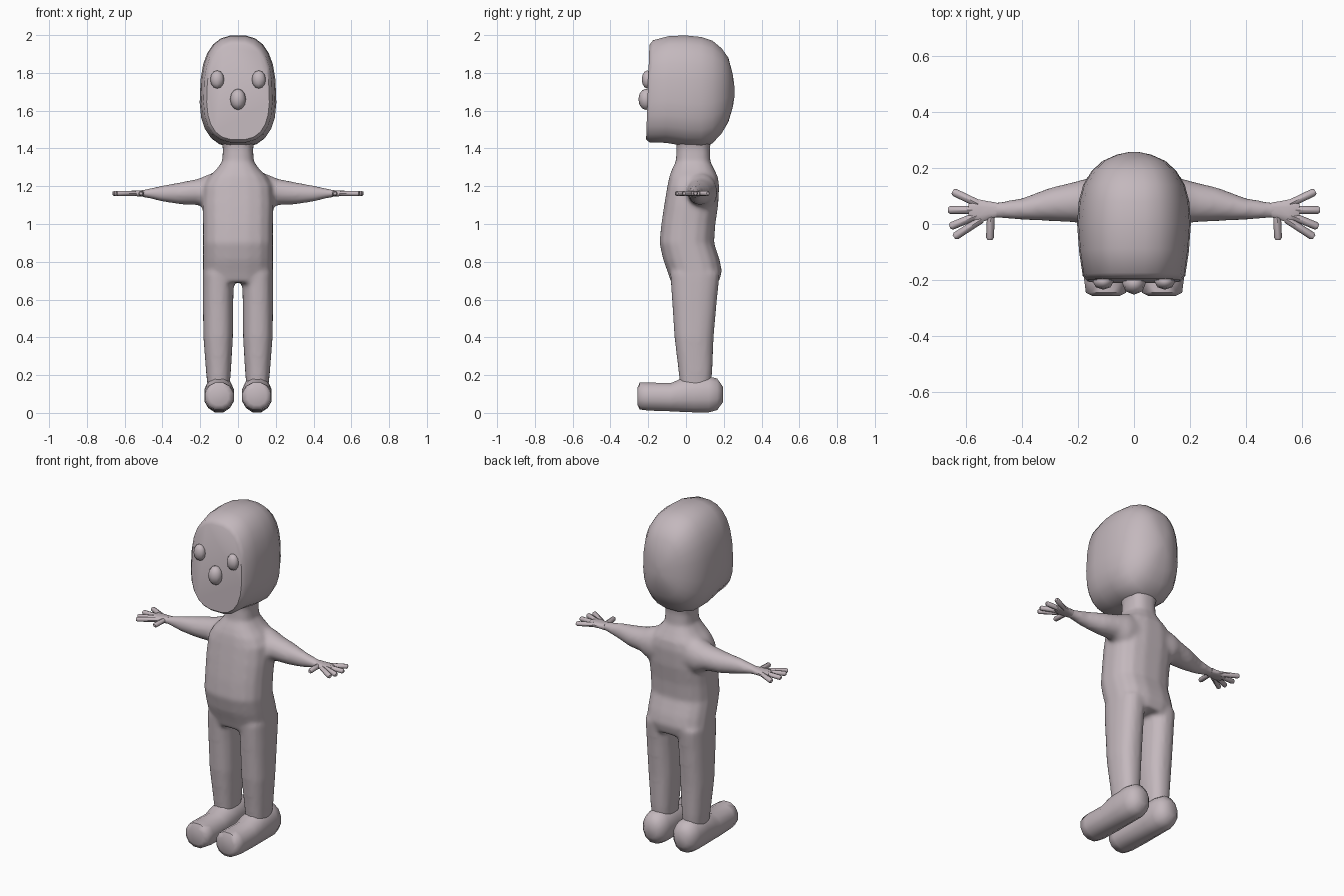
import bpy, bmesh, math
from mathutils import Vector

if "Cube" in bpy.data.objects:
    bpy.data.objects.remove(bpy.data.objects["Cube"], do_unlink=True)

skin = bpy.data.materials.new("pale mauve skin")
skin.use_nodes = True
COLOUR = (0.55, 0.48, 0.51, 1)
skin.diffuse_color = COLOUR
skin.node_tree.nodes["Principled BSDF"].inputs["Base Color"].default_value = COLOUR


def loft(bm, axis, sections, sides=16, power=2.0, sign=1, shape=None):
    """Rings along an axis; a section is (position, u_min, u_max, v_min, v_max)."""
    rings = []
    for pos, u0, u1, v0, v1 in sections:
        ring = []
        for i in range(sides):
            t = math.tau * (i + 0.5) / sides
            c, s = math.cos(t), math.sin(t)
            u = (u0 + u1) / 2 + (u1 - u0) / 2 * math.copysign(abs(c) ** (2 / power), c)
            v = (v0 + v1) / 2 + (v1 - v0) / 2 * math.copysign(abs(s) ** (2 / power), s)
            p = {"X": (pos, u, v), "Y": (u, pos, v), "Z": (u, v, pos)}[axis]
            p = shape(Vector(p)) if shape else Vector(p)
            p.x *= sign
            ring.append(bm.verts.new(p))
        rings.append(ring)
    for a, b in zip(rings, rings[1:]):
        for i in range(sides):
            j = (i + 1) % sides
            bm.faces.new((a[i], a[j], b[j], b[i]))
    bm.faces.new(rings[0])
    bm.faces.new(rings[-1])


def rod(bm, start, end, radius, sides=8):
    """Finger with a rounded tip."""
    start, end = Vector(start), Vector(end)
    d = (end - start).normalized()
    side, up = d.cross(Vector((0, 0, 1))), Vector((0, 0, 1))
    rings = []
    for p, r in ((start, radius), (end - d * 0.008, radius), (end, radius * 0.6)):
        rings.append([bm.verts.new(p + side * r * math.cos(math.tau * i / sides)
                                   + up * r * math.sin(math.tau * i / sides))
                      for i in range(sides)])
    for a, b in zip(rings, rings[1:]):
        for i in range(sides):
            j = (i + 1) % sides
            bm.faces.new((a[i], a[j], b[j], b[i]))
    bm.faces.new(rings[0])
    bm.faces.new(rings[-1])


def finish(bm, name, angle=45):
    bmesh.ops.recalc_face_normals(bm, faces=bm.faces)
    mesh = bpy.data.meshes.new(name)
    bm.to_mesh(mesh)
    bm.free()
    mesh.materials.append(skin)
    obj = bpy.data.objects.new(name, mesh)
    bpy.context.collection.objects.link(obj)
    bpy.ops.object.select_all(action="DESELECT")
    obj.select_set(True)
    bpy.context.view_layer.objects.active = obj
    bpy.ops.object.shade_smooth_by_angle(angle=math.radians(angle))
    return obj


def widths(rows):
    """Symmetric sections from (position, half width, v_min, v_max)."""
    return [(p, -w, w, a, b) for p, w, a, b in rows]


# Body: neck, torso, arms and legs fused into one skin
bm = bmesh.new()
loft(bm, "Z", widths([
    (0.69, 0.175, -0.08, 0.175), (0.75, 0.187, -0.1, 0.192), (0.81, 0.187, -0.122, 0.18),
    (0.9, 0.187, -0.142, 0.15), (1.0, 0.187, -0.132, 0.157), (1.1, 0.19, -0.117, 0.172),
    (1.2, 0.185, -0.1, 0.177), (1.25, 0.155, -0.09, 0.17), (1.29, 0.115, -0.075, 0.15),
    (1.33, 0.085, -0.055, 0.13), (1.4, 0.08, -0.05, 0.127), (1.48, 0.1, -0.06, 0.14)]),
    power=2.6)
for s in (1, -1):
    loft(bm, "X", [
        (0.08, 0.0, 0.165, 1.06, 1.285), (0.16, 0.0, 0.165, 1.07, 1.262),
        (0.21, 0.005, 0.152, 1.1, 1.24), (0.3, 0.01, 0.13, 1.103, 1.222),
        (0.4, 0.014, 0.092, 1.118, 1.204), (0.48, 0.02, 0.08, 1.138, 1.186),
        (0.52, 0.022, 0.078, 1.143, 1.18)], sign=s)
    loft(bm, "Z", [
        (0.12, 0.045, 0.16, -0.03, 0.13), (0.22, 0.037, 0.17, -0.04, 0.14),
        (0.4, 0.026, 0.184, -0.062, 0.147), (0.6, 0.024, 0.187, -0.075, 0.165),
        (0.74, 0.02, 0.187, -0.085, 0.18)], power=2.4, sign=s)
body = finish(bm, "body")
fuse = body.modifiers.new("fuse", "REMESH")
fuse.mode = "VOXEL"
fuse.voxel_size = 0.012
fuse.use_smooth_shade = True
blend = body.modifiers.new("blend", "SMOOTH")
blend.factor = 0.5
blend.iterations = 7


# Head: flat face, rounded skull, slightly wider jaw
def head_shape(p):
    p.x *= 1 - 0.2 * (p.z - 1.7)
    if p.y < 0:
        p.y += 0.035 * (p.z - 1.65)
    return p


bm = bmesh.new()
loft(bm, "Y", widths([
    (-0.204, 0.165, 1.445, 1.95), (-0.185, 0.182, 1.43, 1.975), (-0.1, 0.195, 1.428, 1.997),
    (0.0, 0.202, 1.41, 2.0), (0.08, 0.196, 1.405, 1.992), (0.14, 0.18, 1.425, 1.972),
    (0.19, 0.15, 1.48, 1.93), (0.225, 0.112, 1.54, 1.88), (0.248, 0.06, 1.62, 1.79),
    (0.256, 0.02, 1.67, 1.73)]), sides=24, power=2.6, shape=head_shape)
finish(bm, "head")

# Eyes and nose
for name, at, size in (("left_eye", (0.11, -0.205, 1.765), (0.037, 0.029, 0.048)),
                       ("right_eye", (-0.11, -0.205, 1.765), (0.037, 0.029, 0.048)),
                       ("nose", (0, -0.212, 1.66), (0.042, 0.04, 0.056))):
    bm = bmesh.new()
    bmesh.ops.create_uvsphere(bm, u_segments=8, v_segments=6, radius=1)
    for v in bm.verts:
        v.co = Vector([a + b * c for a, b, c in zip(at, v.co, size)])
    finish(bm, name, 60)

for s, side in ((1, "left"), (-1, "right")):
    # Hand: flat palm with four fingers and a thumb
    bm = bmesh.new()
    loft(bm, "X", [
        (0.49, 0.023, 0.077, 1.142, 1.182), (0.52, 0.014, 0.082, 1.146, 1.178),
        (0.55, 0.004, 0.088, 1.147, 1.177), (0.575, 0.01, 0.086, 1.148, 1.176),
        (0.59, 0.025, 0.072, 1.151, 1.173)], sides=12, power=2.6, sign=s)
    for a, b in (((0.555, 0.072), (0.647, 0.116)), ((0.56, 0.05), (0.664, 0.05)),
                 ((0.56, 0.03), (0.657, -0.01)), ((0.545, 0.016), (0.642, -0.047)),
                 ((0.51, 0.035), (0.514, -0.057))):
        rod(bm, (a[0] * s, a[1], 1.162), (b[0] * s, b[1], 1.162), 0.014)
    finish(bm, side + "_hand")

    # Foot: long rounded shoe shape with a raised heel
    bm = bmesh.new()
    loft(bm, "Y", [
        (-0.257, 0.05, 0.15, 0.04, 0.135), (-0.245, 0.026, 0.174, 0.016, 0.162),
        (-0.2, 0.02, 0.18, 0.01, 0.163), (-0.08, 0.02, 0.18, 0.006, 0.16),
        (-0.03, 0.02, 0.18, 0.003, 0.182), (0.04, 0.02, 0.18, 0.0, 0.195),
        (0.12, 0.02, 0.18, 0.0, 0.195), (0.165, 0.03, 0.17, 0.012, 0.185),
        (0.195, 0.06, 0.14, 0.055, 0.14)], sides=12, power=2.2, sign=s)
    finish(bm, side + "_foot", 60)
